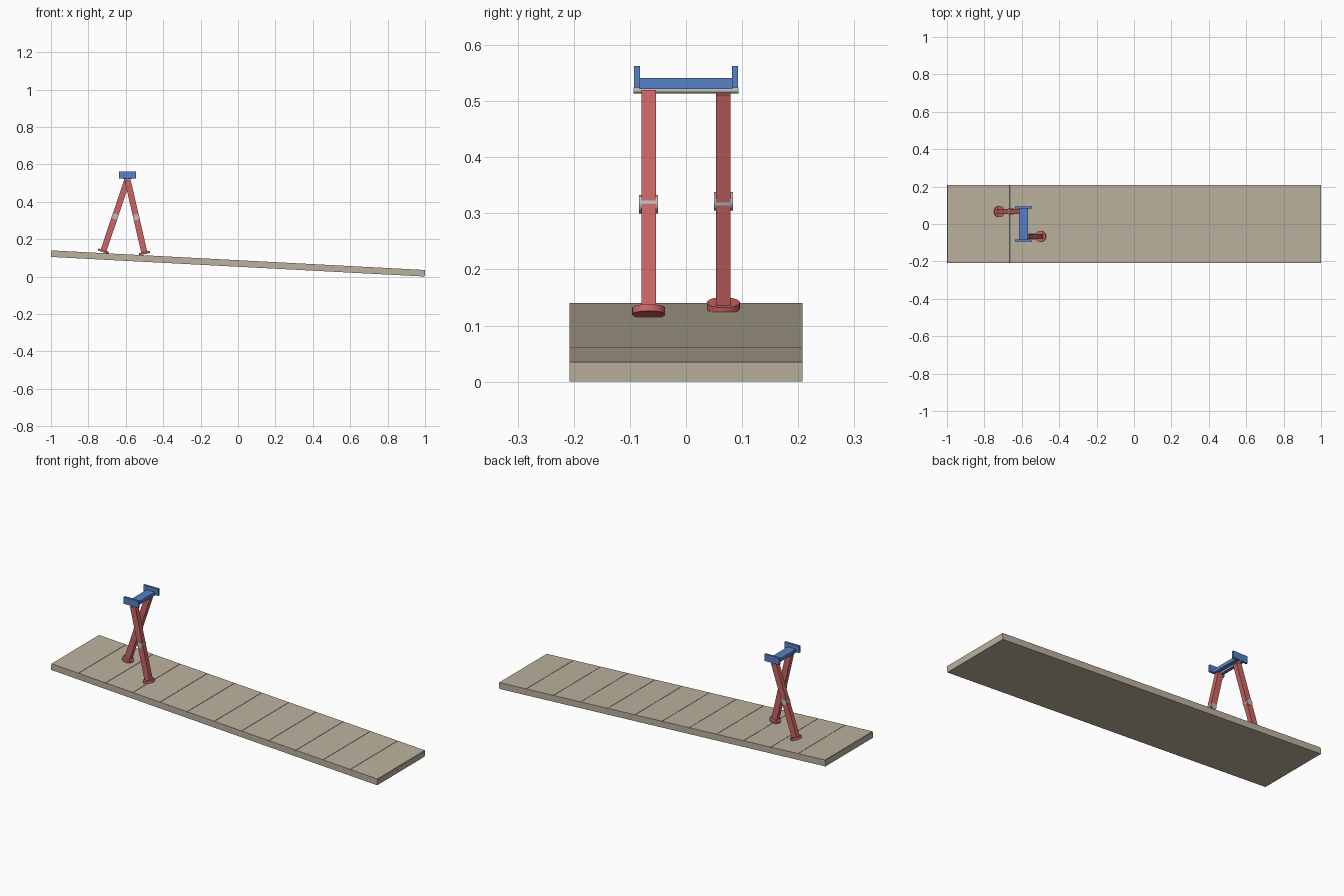
import bpy
from math import radians, sin, cos, atan2, hypot
from mathutils import Vector, Matrix

default = bpy.data.objects.get("Cube")
if default:
    bpy.data.objects.remove(default, do_unlink=True)


def material(name, rgb):
    m = bpy.data.materials.new(name)
    m.use_nodes = True
    m.diffuse_color = (*rgb, 1)
    m.node_tree.nodes["Principled BSDF"].inputs["Base Color"].default_value = (*rgb, 1)
    return m


RED = material("red", (0.60, 0.13, 0.13))
BLUE = material("blue", (0.09, 0.22, 0.56))
TAN = material("tan", (0.50, 0.44, 0.34))
GREY = material("light grey", (0.50, 0.50, 0.50))


def finish(name, mat, matrix):
    ob = bpy.context.object
    ob.name = name
    ob.data.materials.append(mat)
    ob.matrix_world = matrix
    return ob


def box(name, mat, size, centre, frame=Matrix()):
    bpy.ops.mesh.primitive_cube_add(size=1)
    bpy.context.object.data.transform(Matrix.Diagonal((*size, 1)))
    return finish(name, mat, frame @ Matrix.Translation(centre))


def cylinder(name, mat, radius, depth, centre, frame=Matrix(), along_y=False):
    bpy.ops.mesh.primitive_cylinder_add(vertices=24, radius=radius, depth=depth)
    bpy.ops.object.shade_smooth_by_angle(angle=radians(35))
    turn = Matrix.Rotation(radians(90 if along_y else 0), 4, "X")
    return finish(name, mat, frame @ Matrix.Translation(centre) @ turn)


# Sloping ramp: a slab topped with narrow-seamed planks
LENGTH, WIDTH, THICK, PLANK = 2.001, 0.416, 0.035, 0.004
PLANKS = 12
slope = Matrix.Translation((0, 0, 0.07)) @ Matrix.Rotation(radians(3), 4, "Y")
box("ramp_slab", TAN, (LENGTH, WIDTH, THICK - PLANK), (0, 0, -PLANK / 2), slope)
pitch = LENGTH / PLANKS
for i in range(PLANKS):
    x = (i + 0.5) * pitch - LENGTH / 2
    box(f"ramp_plank_{i + 1}", TAN, (pitch - 0.002, WIDTH, PLANK),
        (x, 0, (THICK - PLANK) / 2), slope)

# Hip: crossbar, upright end plates and axle
HIP = Vector((-0.591, 0, 0.519))
hip_frame = Matrix.Translation(HIP)
box("hip_crossbar", BLUE, (0.05, 0.166, 0.019), (0, 0, 0.0125), hip_frame)
for side, s in (("left", 1), ("right", -1)):
    box(f"hip_end_plate_{side}", BLUE, (0.09, 0.011, 0.038),
        (0, s * 0.0872, 0.0245), hip_frame)
cylinder("hip_axle", GREY, 0.005, 0.187, (0, 0, 0), hip_frame, along_y=True)

# Two striding legs, each a bar with a knee pin and a round foot
FOOT = 0.012
for side, y, foot_x, foot_z in (("back", 0.0665, -0.72, 0.1355),
                                ("front", -0.0665, -0.50, 0.1255)):
    dx, dz = foot_x - HIP.x, foot_z - HIP.z
    reach = hypot(dx, dz)
    leg = (Matrix.Translation((HIP.x, y, HIP.z))
           @ Matrix.Rotation(atan2(-dx, -dz), 4, "Y"))
    top, bottom = -0.003, -reach
    box(f"{side}_leg", RED, (0.0324, 0.026, top - bottom),
        (0, 0, (top + bottom) / 2), leg)
    cylinder(f"{side}_knee_pin", GREY, 0.0166, 0.034, (0, 0, -0.515 * reach),
             leg, along_y=True)
    cylinder(f"{side}_foot", RED, 0.0295, FOOT, (0, 0, -reach), leg)
